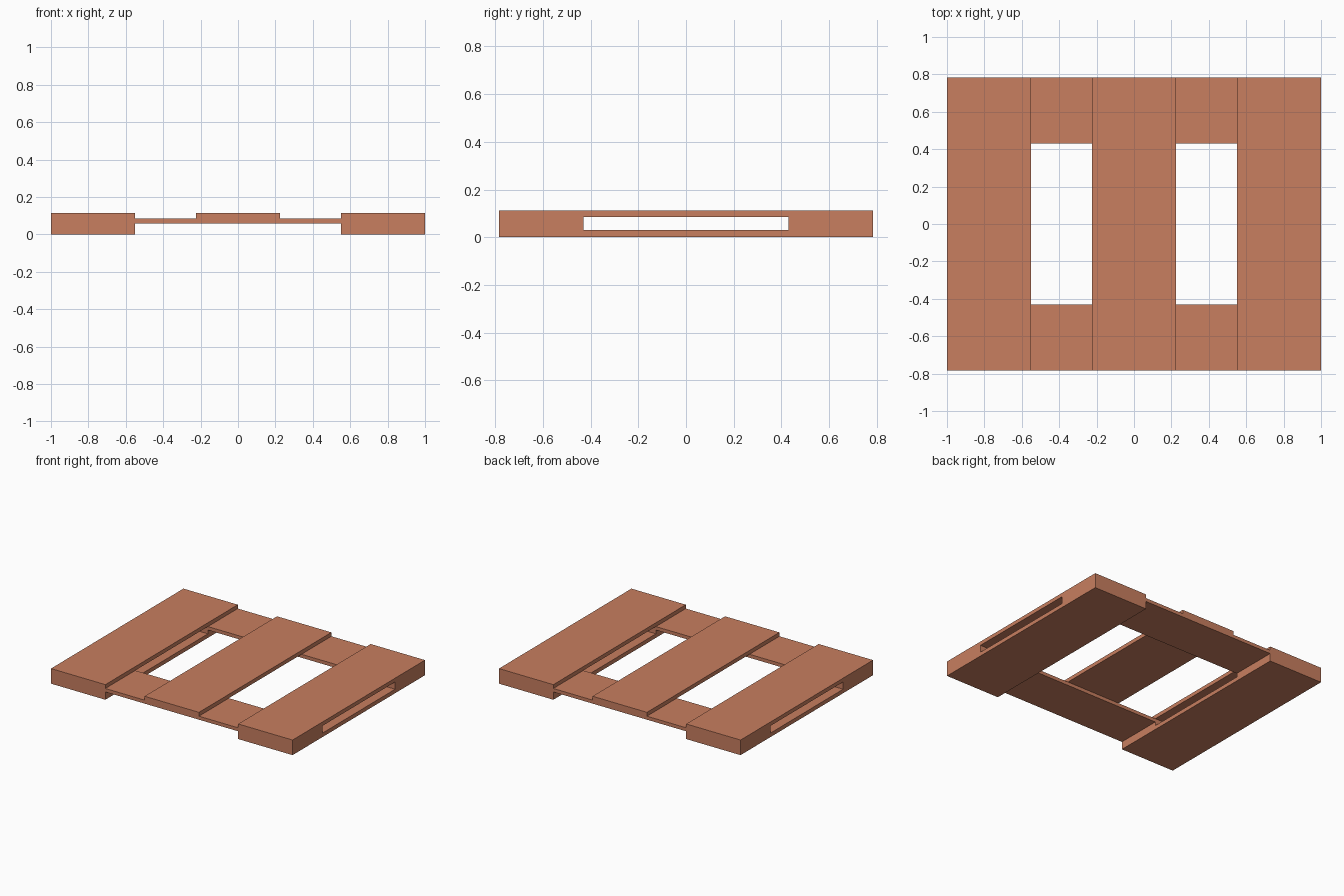
import bpy

if "Cube" in bpy.data.objects:
    bpy.data.objects.remove(bpy.data.objects["Cube"])

wood = bpy.data.materials.new("terracotta wood")
wood.diffuse_color = (0.58, 0.21, 0.115, 1)
wood.use_nodes = True
wood.node_tree.nodes["Principled BSDF"].inputs["Base Color"].default_value = wood.diffuse_color

T = 0.028          # board thickness
HALF_LEN = 0.783   # half length along y


def board(name, x0, x1, y0, y1, z0, z1):
    bpy.ops.mesh.primitive_cube_add(
        size=1, location=((x0 + x1) / 2, (y0 + y1) / 2, (z0 + z1) / 2))
    ob = bpy.context.object
    ob.name = name
    ob.scale = (x1 - x0, y1 - y0, z1 - z0)
    bpy.ops.object.transform_apply(location=False, rotation=False, scale=True)
    ob.data.materials.append(wood)
    return ob


# Three top slats running front to back
for name, cx in (("left", -0.775), ("middle", 0.0), ("right", 0.775)):
    board(f"top_slat_{name}", cx - 0.225, cx + 0.225,
          -HALF_LEN, HALF_LEN, 3 * T, 4 * T + 0.001)

# Two runner boards on the ground
for name, cx in (("left", -0.775), ("right", 0.775)):
    board(f"bottom_runner_{name}", cx - 0.225, cx + 0.225,
          -HALF_LEN, HALF_LEN, 0, T + 0.002)

# Cross boards under the slats, with a spacer block at each corner
for side, y0, y1 in (("front", -HALF_LEN, -0.43), ("back", 0.43, HALF_LEN)):
    board(f"cross_board_{side}", -1, 1, y0, y1, 0.058, 3 * T)
    for name, cx in (("left", -0.775), ("right", 0.775)):
        board(f"spacer_block_{side}_{name}", cx - 0.225, cx + 0.225,
              y0, y1, T + 0.002, 0.058)
